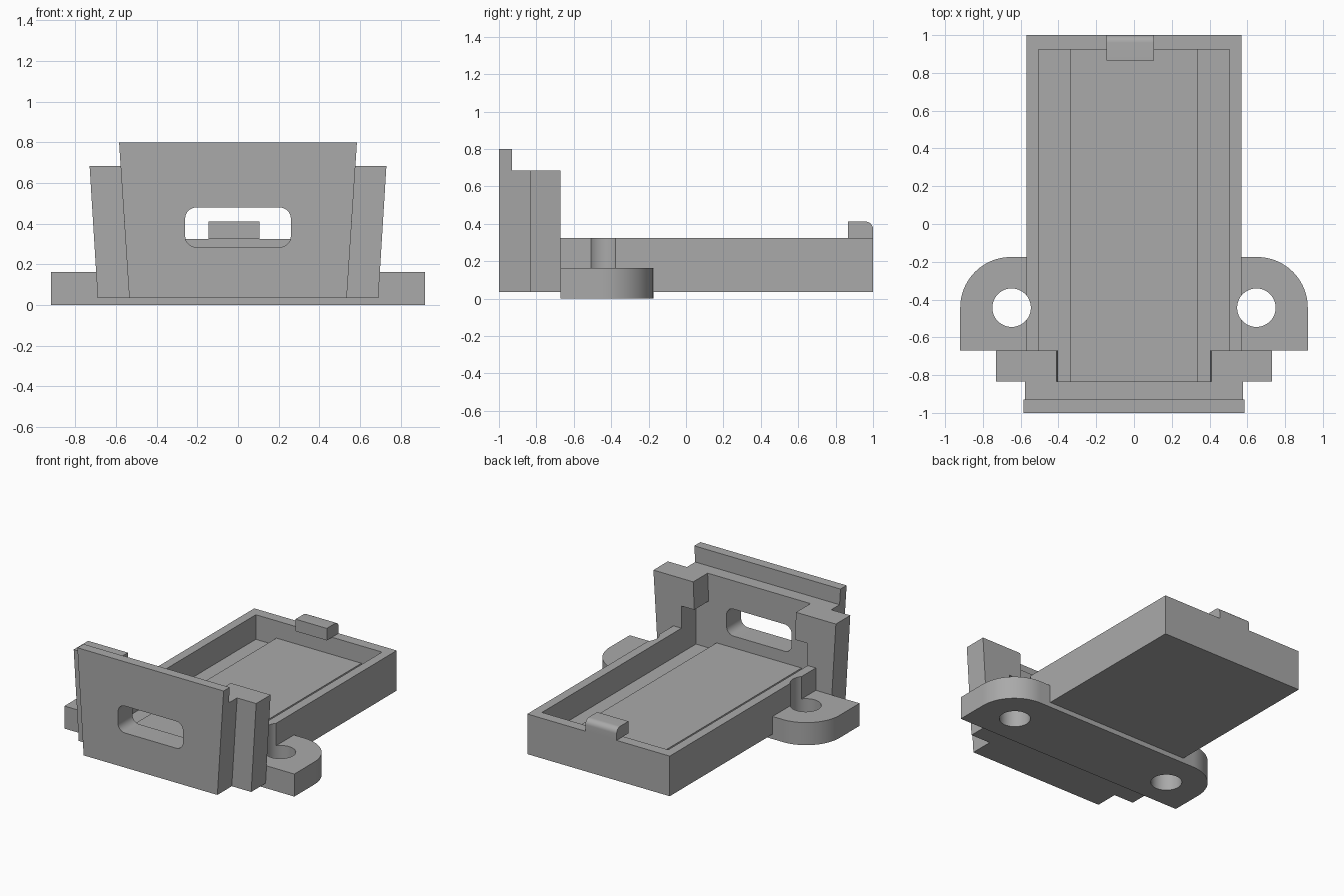
import bpy, bmesh, math
from mathutils import Vector

if "Cube" in bpy.data.objects:
    bpy.data.objects.remove(bpy.data.objects["Cube"])

# One matte grey for the whole bracket
grey = bpy.data.materials.new("plain_grey")
grey.use_nodes = True
COLOUR = (0.4, 0.4, 0.4, 1)
grey.diffuse_color = COLOUR
grey.node_tree.nodes["Principled BSDF"].inputs["Base Color"].default_value = COLOUR


def prism(name, profile, axis, start, end):
    """Extrude a 2D profile along an axis: x uses (y,z), y uses (x,z), z uses (x,y)."""
    place = {"x": lambda a, b: (start, a, b),
             "y": lambda a, b: (a, start, b),
             "z": lambda a, b: (a, b, start)}[axis]
    bm = bmesh.new()
    face = bm.faces.new([bm.verts.new(place(a, b)) for a, b in profile])
    out = bmesh.ops.extrude_face_region(bm, geom=[face])
    shift = Vector([(end - start) * (axis == k) for k in "xyz"])
    bmesh.ops.translate(bm, vec=shift,
                        verts=[v for v in out["geom"] if isinstance(v, bmesh.types.BMVert)])
    bmesh.ops.recalc_face_normals(bm, faces=bm.faces)
    mesh = bpy.data.meshes.new(name)
    bm.to_mesh(mesh)
    bm.free()
    mesh.materials.append(grey)
    obj = bpy.data.objects.new(name, mesh)
    bpy.context.collection.objects.link(obj)
    return obj


def rect(a0, a1, b0, b1):
    return [(a0, b0), (a1, b0), (a1, b1), (a0, b1)]


def taper(half_low, half_high, low, high):
    return [(-half_low, low), (half_low, low), (half_high, high), (-half_high, high)]


def arc(ca, cb, r, first, last, steps):
    angles = [math.radians(first + (last - first) * i / steps) for i in range(steps + 1)]
    return [(ca + r * math.cos(t), cb + r * math.sin(t)) for t in angles]


def finish(obj, cutters=()):
    """Cut the part, then smooth its curved walls only."""
    bpy.ops.object.select_all(action="DESELECT")
    bpy.context.view_layer.objects.active = obj
    obj.select_set(True)
    for cutter in cutters:
        mod = obj.modifiers.new("cut", "BOOLEAN")
        mod.operation, mod.solver, mod.object = "DIFFERENCE", "EXACT", cutter
        bpy.ops.object.modifier_apply(modifier=mod.name)
    bpy.ops.object.shade_smooth_by_angle(angle=math.radians(30))


BASE, RIM, LEDGE, TOP = 0.035, 0.325, 0.685, 0.80
FRONT, STEP, WALL, BACK = -1.0, -0.93, -0.835, -0.67

# Cutters: cavity with raised floor, gap between posts, slot, screw holes
side = [(0.34, 0.2), (0.34, 0.147), (0.505, 0.147), (0.505, 0.485)]
cavity = prism("cavity_cutter", side + [(-x, z) for x, z in reversed(side)],
               "y", WALL - 0.02, 0.925)
gap = prism("gap_cutter", taper(0.40, 0.414, 0.4, 0.75), "y", WALL - 0.02, BACK + 0.05)
r = 0.055
slot_profile = (arc(0.26 - r, 0.48 - r, r, 0, 90, 8) + arc(r - 0.26, 0.48 - r, r, 90, 180, 8)
                + arc(r - 0.26, 0.285 + r, r, 180, 270, 8) + arc(0.26 - r, 0.285 + r, r, 270, 360, 8))
slot = prism("slot_cutter", slot_profile, "y", FRONT - 0.1, WALL + 0.02)
holes = [prism("hole_cutter", arc(s * 0.648, -0.443, 0.102, 0, 352.5, 47), "z", -0.1, 0.5)
         for s in (-1, 1)]

# Open tray
tray = prism("tray", rect(-0.57, 0.57, BASE, RIM), "y", BACK, 1.0)
finish(tray, [cavity] + holes)

# Mounting plate with rounded lugs
R = 0.268
lugs = ([(-0.92, BACK), (0.92, BACK)] + arc(0.92 - R, -0.175 - R, R, 0, 90, 24)
        + arc(R - 0.92, -0.175 - R, R, 90, 180, 24))
plate = prism("mounting_plate", lugs, "z", 0, 0.163)
finish(plate, [cavity] + holes)

# Side posts
posts = prism("side_posts", taper(0.69, 0.73, BASE, LEDGE), "y", WALL, BACK)
finish(posts, [cavity, gap])

# Slotted front panel and its lower backing
panel = prism("front_panel", taper(0.535, 0.585, BASE, TOP), "y", FRONT, STEP)
backing = prism("panel_backing", taper(0.535, 0.5775, BASE, LEDGE), "y", STEP, WALL)
for part in (panel, backing):
    finish(part, [slot])

# Snap catch on the rear rim
catch_profile = [(0.865, RIM), (1.0, RIM)] + arc(0.96, 0.372, 0.04, 0, 90, 8) + [(0.865, 0.412)]
finish(prism("rear_catch", catch_profile, "x", -0.145, 0.105))

for cutter in [cavity, gap, slot] + holes:
    bpy.data.objects.remove(cutter)
